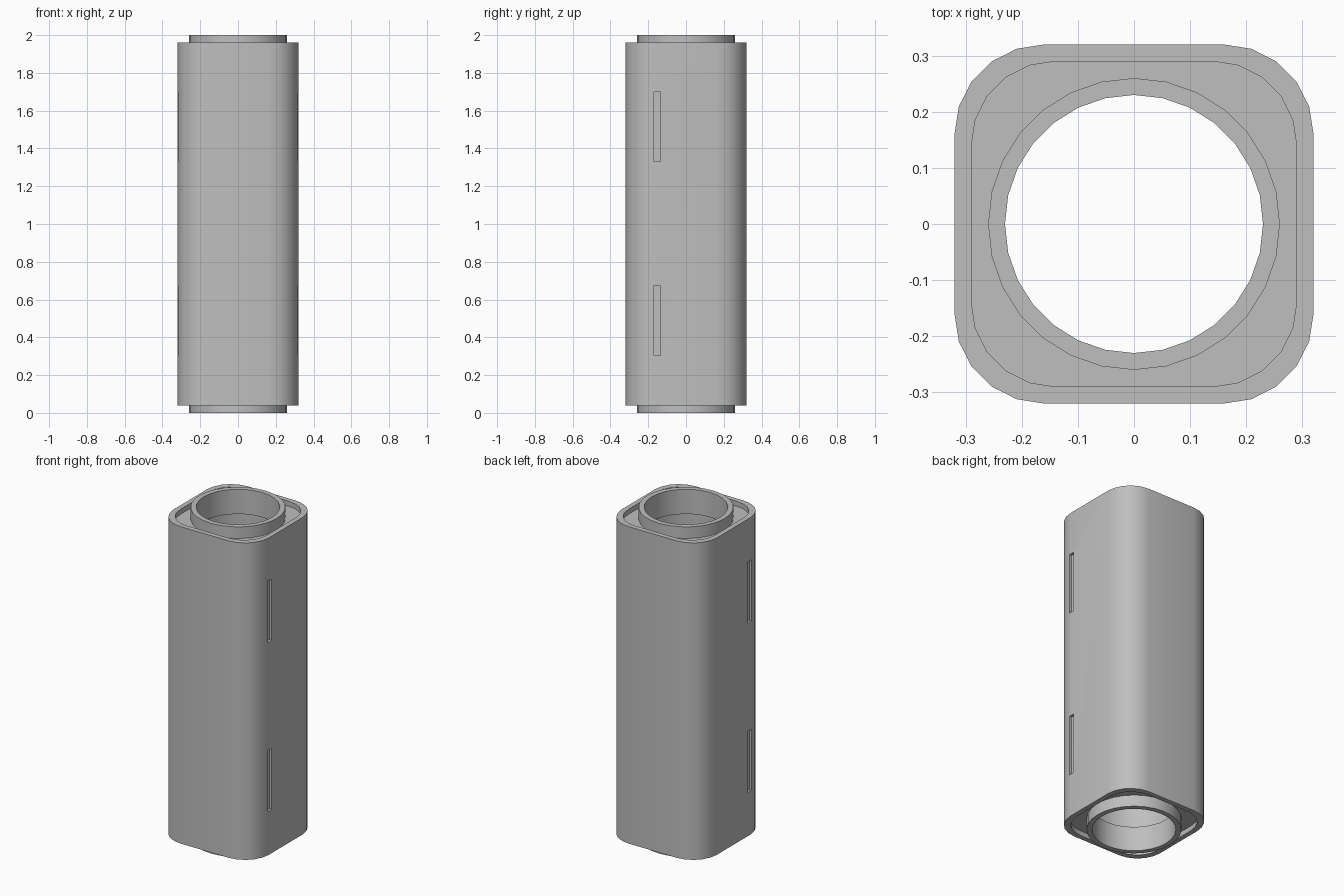
import bpy, bmesh, math

if "Cube" in bpy.data.objects:
    bpy.data.objects.remove(bpy.data.objects["Cube"])

grey = bpy.data.materials.new("plain_grey")
grey.use_nodes = True
grey.diffuse_color = (0.52, 0.52, 0.52, 1)
grey.node_tree.nodes["Principled BSDF"].inputs["Base Color"].default_value = grey.diffuse_color


def rounded_square(half, flat, segments=5):
    """Square outline with arc corners; flat is the half length of each side."""
    points = []
    for turn in range(4):
        for i in range(segments + 1):
            a = math.pi / 2 * (turn + i / segments)
            mid = math.pi / 2 * (turn + 0.5)
            points.append((math.copysign(flat, math.cos(mid)) + (half - flat) * math.cos(a),
                           math.copysign(flat, math.sin(mid)) + (half - flat) * math.sin(a)))
    return points


def circle(radius, sides=28):
    return [(radius * math.cos(math.tau * i / sides), radius * math.sin(math.tau * i / sides))
            for i in range(sides)]


def rectangle(x, y, half_x, half_y):
    return [(x + sx * half_x, y + sy * half_y) for sx, sy in ((-1, -1), (1, -1), (1, 1), (-1, 1))]


def loft(name, rings, closed=False):
    """Skin a list of (outline, z) rings; closed joins last to first, else caps the ends."""
    bm = bmesh.new()
    loops = [[bm.verts.new((x, y, z)) for x, y in outline] for outline, z in rings]
    pairs = list(zip(loops, loops[1:]))
    if closed:
        pairs.append((loops[-1], loops[0]))
    else:
        bm.faces.new(loops[0])
        bm.faces.new(loops[-1])
    for a, b in pairs:
        for i in range(len(a)):
            j = (i + 1) % len(a)
            bm.faces.new((a[i], a[j], b[j], b[i]))
    bmesh.ops.recalc_face_normals(bm, faces=bm.faces)
    mesh = bpy.data.meshes.new(name)
    bm.to_mesh(mesh)
    bm.free()
    mesh.materials.append(grey)
    obj = bpy.data.objects.new(name, mesh)
    bpy.context.collection.objects.link(obj)
    return obj


def cut(target, cutter):
    mod = target.modifiers.new("cut", 'BOOLEAN')
    mod.operation = 'DIFFERENCE'
    mod.solver = 'EXACT'
    mod.object = cutter
    bpy.context.view_layer.objects.active = target
    bpy.ops.object.modifier_apply(modifier=mod.name)
    bpy.data.objects.remove(cutter)


def smooth(obj):
    bpy.ops.object.select_all(action='DESELECT')
    obj.select_set(True)
    bpy.context.view_layer.objects.active = obj
    bpy.ops.object.shade_smooth_by_angle(angle=math.radians(30))


# Rounded square housing
outer = rounded_square(0.32, 0.16)
housing = loft("housing", [(outer, 0.04), (outer, 1.96)])

# Sunken end faces inside the raised rims
inner = rounded_square(0.29, 0.14)
for low, high in ((-0.1, 0.07), (1.93, 2.1)):
    cut(housing, loft("recess_cutter", [(inner, low), (inner, high)]))

# Bore through the middle
cut(housing, loft("bore_cutter", [(circle(0.25), -0.2), (circle(0.25), 2.2)]))

# Two shallow slots on each side
for side in (-1, 1):
    for low, high in ((0.305, 0.675), (1.33, 1.70)):
        slot = rectangle(side * 0.355, -0.152, 0.05, 0.018)
        cut(housing, loft("slot_cutter", [(slot, low), (slot, high)]))
smooth(housing)

# Round collars set into both ends of the bore
for name, low, high in (("bottom_collar", 0, 0.15), ("top_collar", 1.85, 2)):
    wide, narrow = circle(0.26), circle(0.23)
    smooth(loft(name, [(wide, low), (wide, high), (narrow, high), (narrow, low)], closed=True))
